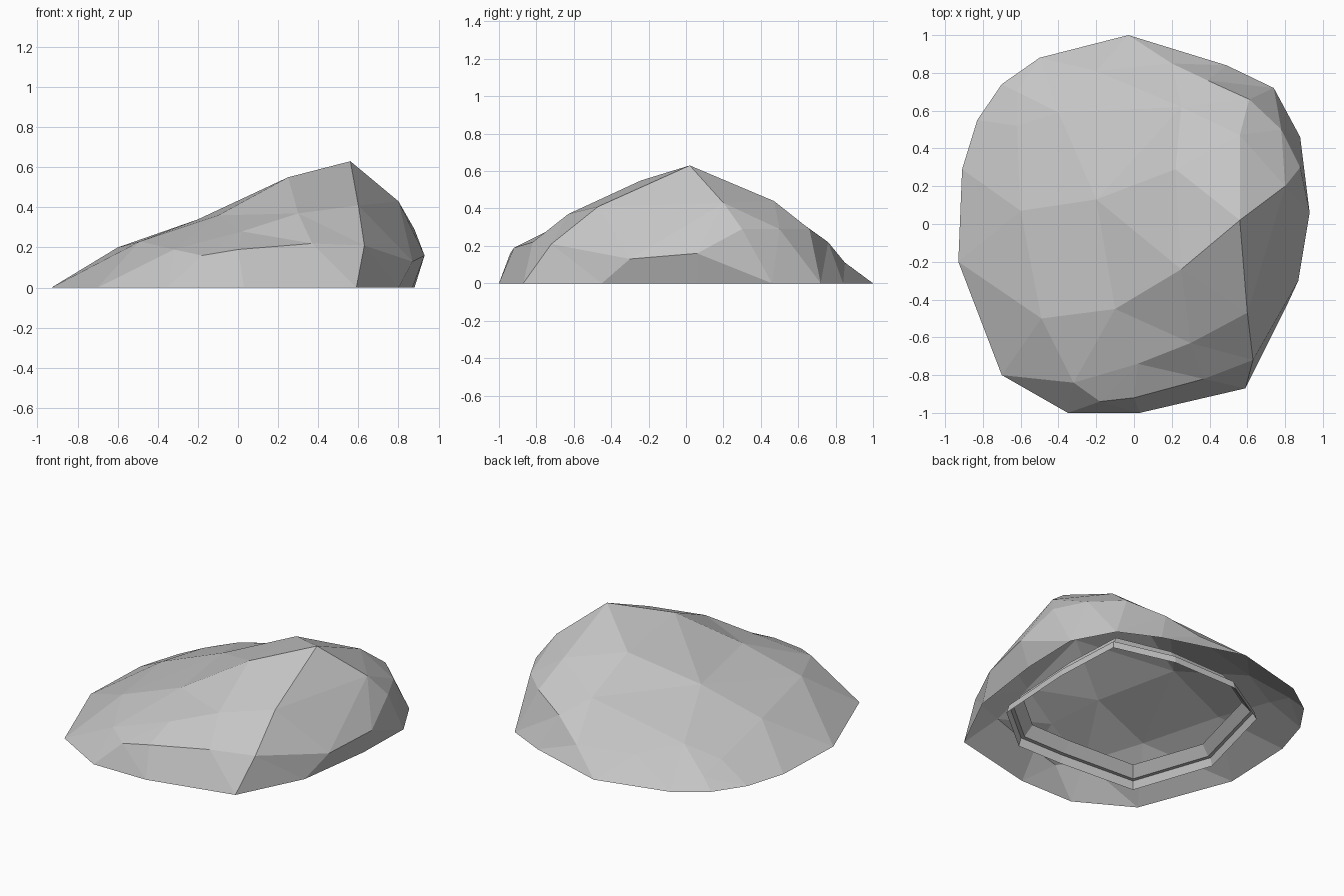
import bpy
import bmesh
from mathutils import Vector

# Remove the default cube only
default_cube = bpy.data.objects.get("Cube")
if default_cube:
    bpy.data.objects.remove(default_cube, do_unlink=True)


def make_material(name, colour):
    material = bpy.data.materials.new(name)
    material.use_nodes = True
    material.diffuse_color = colour
    shader = material.node_tree.nodes["Principled BSDF"]
    shader.inputs["Base Color"].default_value = colour
    return material


def add_object(name, bm, material):
    mesh = bpy.data.meshes.new(name)
    bm.to_mesh(mesh)
    bm.free()
    mesh.materials.append(material)
    item = bpy.data.objects.new(name, mesh)
    bpy.context.scene.collection.objects.link(item)
    return item


stone_grey = make_material("stone grey", (.56, .56, .56, 1))

# Ground outline of the boulder, counter-clockwise from the front
ground_outline = [
    (-.7, -.8), (-.35, -1), (.03, -1), (.59, -.87), (.8, -.45), (.87, .06),
    (.88, .46), (.74, .72), (.49, .84), (-.03, 1), (-.5, .88), (-.7, .74),
    (-.83, .55), (-.91, .29), (-.93, -.2),
]

# Corners of the steep lower sides
lower_corners = [
    (-.32, -.84, .19), (-.18, -.94, .16), (0, -.92, .19), (.37, -.82, .22),
    (.63, -.72, .21), (.87, -.3, .13), (.93, .06, .16), (.88, .3, .29),
    (.78, .5, .29), (.61, .66, .29), (.39, .76, .22), (.2, .85, .11),
    (-.2, .81, .14), (-.62, .7, .06), (-.62, .52, .11),
]

# Corners of the sloping top and its peak
upper_corners = [
    (.02, -.74, .28), (.3, -.63, .37), (.6, -.47, .41), (.8, .2, .43),
    (.56, .47, .44), (.25, .62, .32), (-.4, .59, .18), (-.6, .07, .2),
    (-.49, -.5, .23), (-.1, -.45, .36), (-.2, .13, .34), (.22, .29, .5),
    (.25, -.24, .55), (.56, .02, .63),
]


def build_boulder():
    """Join the corners as seen from the core, so shallow hollows survive."""
    corners = [Vector((x, y, 0)) for x, y in ground_outline]
    corners += [Vector(corner) for corner in lower_corners + upper_corners]
    core = Vector((.05, 0, .04))
    bm = bmesh.new()
    place = {}
    for corner in corners:
        ray = corner - core
        ray.z *= 2
        place[bm.verts.new(ray.normalized())] = corner
    bmesh.ops.convex_hull(bm, input=bm.verts)
    for vert, corner in place.items():
        vert.co = corner
    # The underside stays open
    underside = [f for f in bm.faces if all(v.co.z < .001 for v in f.verts)]
    bmesh.ops.delete(bm, geom=underside, context="FACES")
    bmesh.ops.recalc_face_normals(bm, faces=bm.faces)
    return add_object("boulder_shell", bm, stone_grey)


# Outline of the stepped ledge inside the hollow
ledge_outline = [
    (-.58, -.7), (-.1, -.8), (.19, -.84), (.47, -.62), (.5, -.08),
    (.48, .38), (.12, .53), (-.3, .58), (-.6, .42), (-.74, -.16),
]


def build_ledge():
    """Two bands joined by a narrow tread, higher towards the peak side."""
    steps = [(1, .09), (.98, .14), (.95, .14), (.88, .2)]
    bm = bmesh.new()
    rings = []
    for scale, height in steps:
        ring = []
        for x, y in ledge_outline:
            tilt = .1 * x
            ring.append(bm.verts.new((x * scale, y * scale, height + tilt)))
        rings.append(ring)
    count = len(ledge_outline)
    for low, high in zip(rings, rings[1:]):
        for i in range(count):
            j = (i + 1) % count
            # Faces look in towards the hollow
            bm.faces.new((low[j], low[i], high[i], high[j]))
    return add_object("inner_ledge", bm, stone_grey)


build_boulder()
build_ledge()
